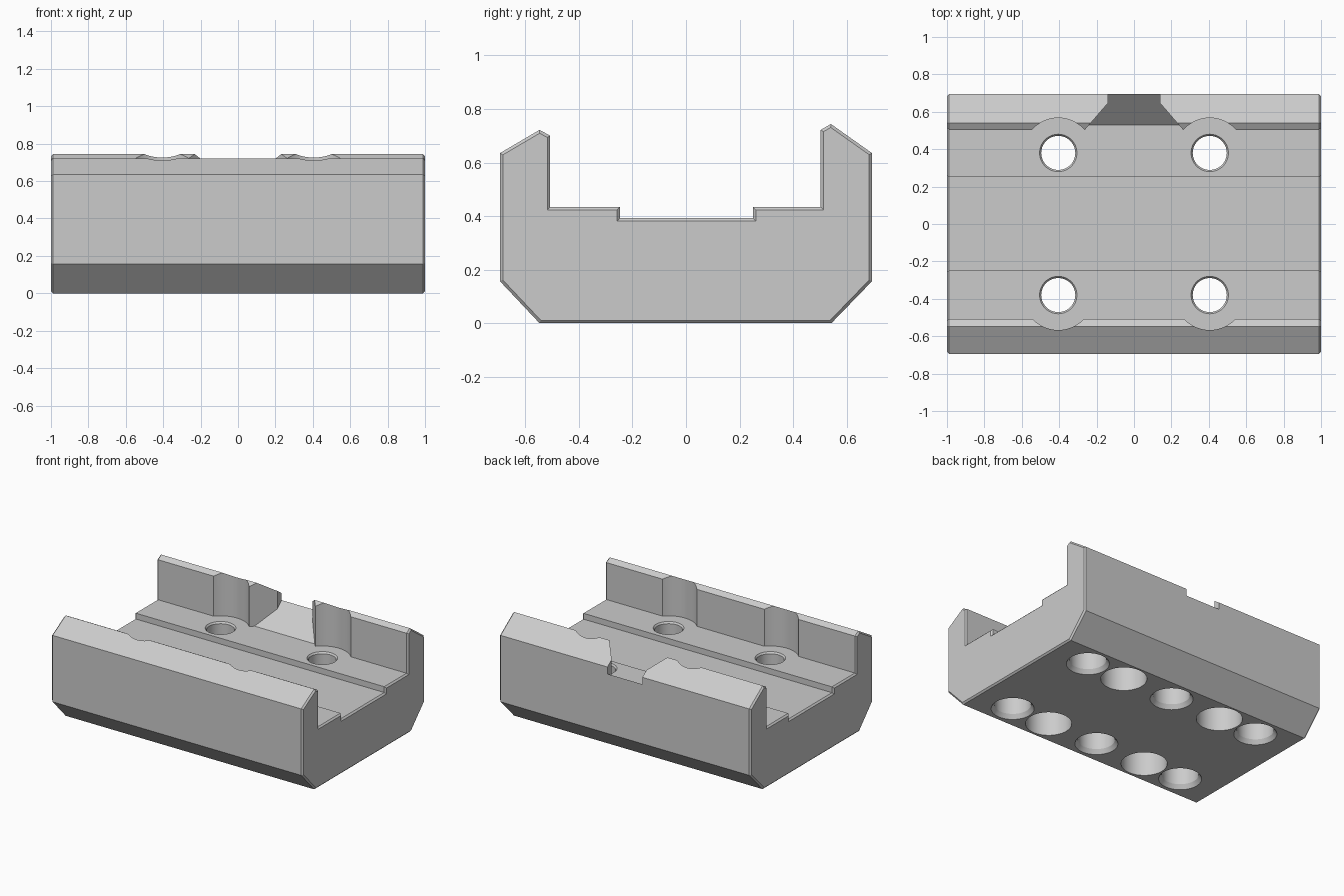
import bpy
import bmesh
import math

cube = bpy.data.objects.get("Cube")
if cube:
    bpy.data.objects.remove(cube, do_unlink=True)

grey = bpy.data.materials.new("Plain grey")
grey.use_nodes = True
colour = (0.6, 0.6, 0.6, 1)
grey.diffuse_color = colour
grey.node_tree.nodes["Principled BSDF"].inputs["Base Color"].default_value = colour


def make_object(name, bm):
    bmesh.ops.recalc_face_normals(bm, faces=bm.faces)
    mesh = bpy.data.meshes.new(name)
    bm.to_mesh(mesh)
    bm.free()
    mesh.materials.append(grey)
    obj = bpy.data.objects.new(name, mesh)
    bpy.context.collection.objects.link(obj)
    return obj


def loft(name, rings):
    """Closed solid through rings that have equal point counts."""
    bm = bmesh.new()
    loops = [[bm.verts.new(p) for p in ring] for ring in rings]
    n = len(loops[0])
    for a, b in zip(loops, loops[1:]):
        for i in range(n):
            j = (i + 1) % n
            bm.faces.new((a[i], a[j], b[j], b[i]))
    bm.faces.new(loops[0])
    bm.faces.new(loops[-1])
    return make_object(name, bm)


def lathe(name, profile, x, y, sides=64):
    """Solid of revolution from (radius, height) pairs."""
    turns = [2 * math.pi * i / sides for i in range(sides)]
    return loft(name, [[(x + r * math.cos(t), y + r * math.sin(t), z) for t in turns]
                       for r, z in profile])


def cut(body, cutter):
    mod = body.modifiers.new("Cut", "BOOLEAN")
    mod.operation = "DIFFERENCE"
    mod.solver = "EXACT"
    mod.object = cutter
    bpy.context.view_layer.objects.active = body
    bpy.ops.object.modifier_apply(modifier=mod.name)
    bpy.data.objects.remove(cutter, do_unlink=True)


# Channel-shaped block, extruded along x, with small chamfers on both ends
SHELF = 0.434
BEVEL = 0.011
section = [(-0.695, 0.157), (-0.547, 0), (0.543, 0), (0.695, 0.157),
           (0.695, 0.635), (0.541, 0.744), (0.503, 0.722), (0.503, SHELF),
           (0.25, SHELF), (0.25, 0.392), (-0.247, 0.392), (-0.247, SHELF),
           (-0.507, SHELF), (-0.507, 0.7), (-0.547, 0.722), (-0.695, 0.635)]
block = loft("channel_block", [[(x, y, z) for y, z in section]
                               for x in (BEVEL - 1, 1 - BEVEL)])
bm = bmesh.new()
bm.from_mesh(block.data)
ends = [f for f in bm.faces if abs(f.normal.x) > 0.9]
bmesh.ops.inset_region(bm, faces=ends, thickness=BEVEL, depth=BEVEL, use_even_offset=True)
bm.to_mesh(block.data)
bm.free()

# Stepped bolt holes with wide scallops in the walls above them
bolt_profile = [(0.15, -0.1), (0.15, 0.27), (0.091, 0.27), (0.091, SHELF - 0.012),
                (0.1, SHELF), (0.187, SHELF), (0.187, 0.9)]
# Blind holes underneath with chamfered mouths
blind_profile = [(0.16, -0.03), (0.12, 0.03), (0.12, 0.28)]
for y in (-0.38, 0.38):
    for x in (-0.405, 0.405):
        cut(block, lathe("bolt_cutter", bolt_profile, x, y))
    for x in (-0.71, 0, 0.71):
        cut(block, lathe("blind_cutter", blind_profile, x, y))

# Funnel notch in the back wall with a ramp floor: (y, half width, floor height)
stations = [(0.48, 0.283, SHELF), (0.53, 0.24, SHELF),
            (0.647, 0.139, 0.541), (0.8, 0.139, 0.681)]
cut(block, loft("notch_cutter", [[(-w, y, z), (w, y, z), (w, y, 0.9), (-w, y, 0.9)]
                                 for y, w, z in stations]))

# Smooth bores, crisp edges
bpy.ops.object.select_all(action="DESELECT")
block.select_set(True)
bpy.context.view_layer.objects.active = block
bpy.ops.object.shade_smooth_by_angle(angle=math.radians(20))
